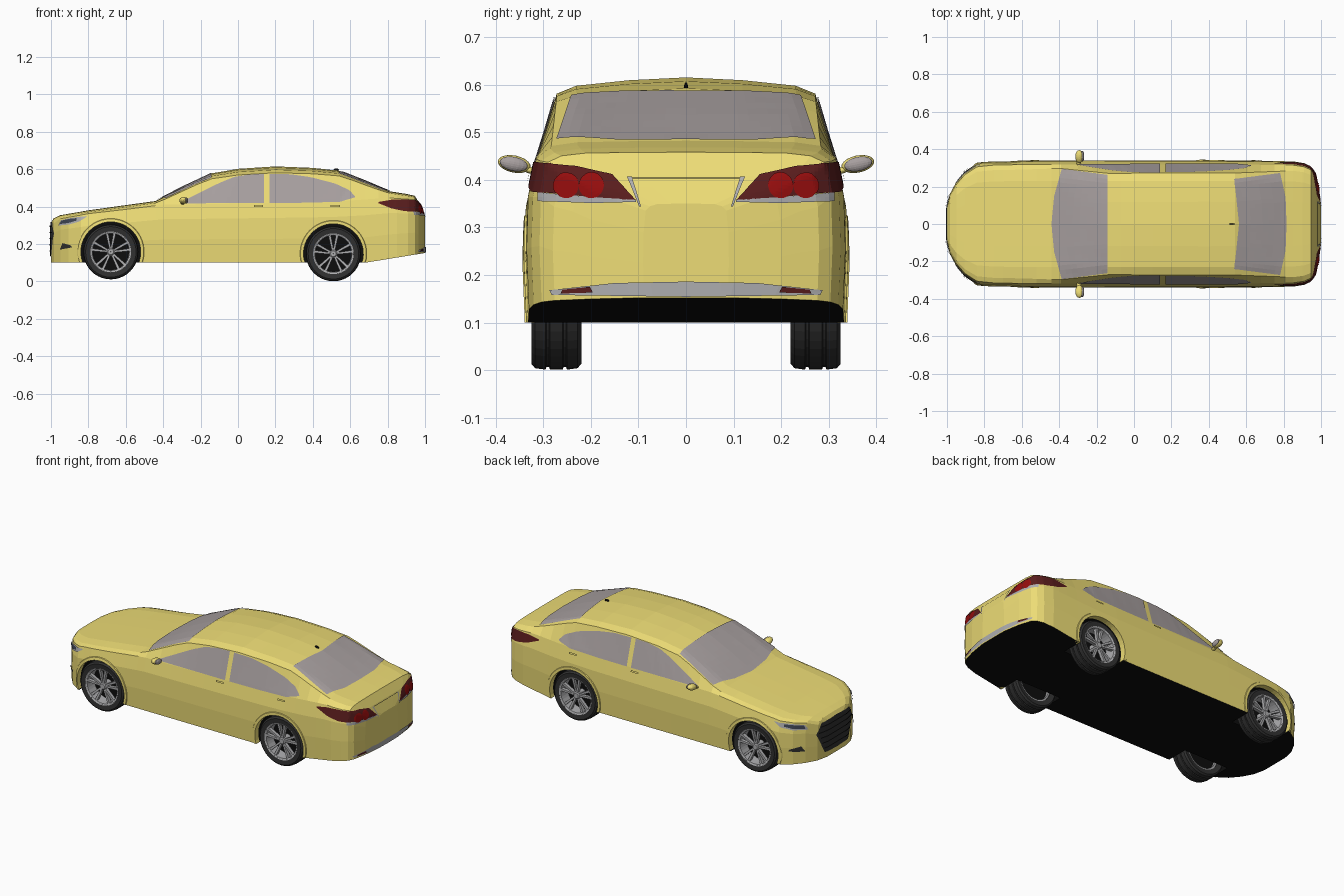
import bpy, bmesh, math
from mathutils import Vector, Matrix
from mathutils.bvhtree import BVHTree

if "Cube" in bpy.data.objects:
    bpy.data.objects.remove(bpy.data.objects["Cube"])


def material(name, r, g, b):
    m = bpy.data.materials.new(name)
    m.diffuse_color = (r, g, b, 1)
    m.use_nodes = True
    m.node_tree.nodes["Principled BSDF"].inputs["Base Color"].default_value = m.diffuse_color
    return m


YELLOW = material("yellow_paint", .85, .72, .18)
BLACK = material("black", .004, .004, .004)
RUBBER = material("rubber", .03, .03, .03)
GLASS = material("glass", .39, .35, .35)
SILVER = material("silver", .42, .42, .43)
DARKRED = material("dark_red", .10, .012, .012)
RED = material("red", .30, .004, .004)
LENS = material("lens", .05, .06, .09)
WHEELS = [(-.68, .158), (.51, .148)]


def make(name, verts, faces, mat, recalc=True):
    me = bpy.data.meshes.new(name)
    me.from_pydata(verts, [], faces)
    if recalc:
        bm = bmesh.new()
        bm.from_mesh(me)
        bmesh.ops.recalc_face_normals(bm, faces=bm.faces)
        bm.to_mesh(me)
        bm.free()
    me.materials.append(mat)
    ob = bpy.data.objects.new(name, me)
    bpy.context.collection.objects.link(ob)
    return ob


def lerp(t, x):
    if x <= t[0][0]:
        return t[0][1]
    for (a, p), (b, q) in zip(t, t[1:]):
        if x <= b:
            return p + (q - p) * (x - a) / (b - a)
    return t[-1][1]


# Length-wise curves of the body: half width, underside, centre line, belt line
WIDTH = [(-1, .09), (-.985, .16), (-.95, .225), (-.905, .28), (-.84, .325), (-.75, .335), (-.6, .338),
         (.4, .34), (.85, .335), (.91, .325), (.945, .308), (.965, .28), (.985, .2), (1, .09)]
BOTTOM = [(.68, .1), (1, .152)]
TOP = [(-1, .315), (-.985, .338), (-.95, .354), (-.8, .38), (-.6, .408), (-.44, .43), (-.3, .503),
       (-.14, .578), (0, .602), (.2, .615), (.4, .607), (.54, .592), (.68, .537), (.81, .482),
       (.9, .468), (.945, .458), (.975, .41), (1, .35)]
BELT = [(-1, .30), (-.95, .335), (-.8, .362), (-.6, .385), (-.4, .41), (0, .416), (.5, .425),
        (.8, .447), (.945, .437), (.975, .395), (1, .335)]
RAIL_Y = [(-.6, .86), (-.4, .88), (-.14, .80), (.5, .80), (.85, .85)]
RAIL_F = [(-.6, .5), (-.42, .6), (-.25, .82), (.6, .83), (.8, .7), (1, .6)]


def section(x):
    w, b, t, s = (lerp(c, x) for c in (WIDTH, BOTTOM, TOP, BELT))
    half = [(.985 * w, b), (w, b + .4 * (s - b)), (.99 * w, b + .75 * (s - b)), (.94 * w, s),
            (lerp(RAIL_Y, x) * w, s + lerp(RAIL_F, x) * (t - s)),
            (.68 * w, s + .91 * (t - s)), (.35 * w, s + .97 * (t - s))]
    ring = [(0, b)] + half + [(0, t)] + [(-y, z) for y, z in reversed(half)]
    return [(x, y, z) for y, z in ring]


# Painted body shell
stations = sorted({x for c in (WIDTH, TOP) for x, _ in c} | {-.7, -.52, -.39, -.22, -.07, .1, .3, .61, .75})
verts = [p for x in stations for p in section(x)]
n, m = 16, len(stations)
faces = [(i * n + j, i * n + (j + 1) % n, (i + 1) * n + (j + 1) % n, (i + 1) * n + j)
         for i in range(m - 1) for j in range(n)]
faces += [tuple(range(n)), tuple(range((m - 1) * n, m * n))]
body = make("body", verts, faces, YELLOW)
bm = bmesh.new()
bm.from_mesh(body.data)
tree = BVHTree.FromBMesh(bm)
bm.free()

# Wheel wells cut out of the shell
bm = bmesh.new()
for wx, wz in WHEELS:
    for s in (-1, 1):
        bmesh.ops.create_cone(bm, cap_ends=True, segments=40, radius1=.162, radius2=.162, depth=.24,
                              matrix=Matrix.Translation((wx, s * .32, wz)) @ Matrix.Rotation(math.pi / 2, 4, 'X'))
me = bpy.data.meshes.new("well_cutter")
bm.to_mesh(me)
bm.free()
cutter = bpy.data.objects.new("well_cutter", me)
cutter.hide_render = True
bpy.context.collection.objects.link(cutter)
mod = body.modifiers.new("wells", 'BOOLEAN')
mod.object, mod.operation, mod.solver = cutter, 'DIFFERENCE', 'EXACT'
bpy.context.view_layer.objects.active = body
bpy.ops.object.modifier_apply(modifier="wells")
bpy.data.objects.remove(cutter)

# Black underside and wells
body.data.materials.clear()
body.data.materials.append(YELLOW)
body.data.materials.append(BLACK)
for p in body.data.polygons:
    pts = [body.data.vertices[i].co for i in p.vertices]
    well = any(all(math.hypot(c.x - wx, c.z - wz) < .166 for c in pts) for wx, wz in WHEELS)
    p.material_index = 1 if well or (p.normal.z < -.7 and p.center.z < .17) else 0


def along(pts, u):
    f = u * (len(pts) - 1)
    i = min(int(f), len(pts) - 2)
    return [a + (b - a) * (f - i) for a, b in zip(pts[i], pts[i + 1])]


def panel(name, low, high, view, mat, sides=(1, -1), nu=24, nv=8, lift=.004):
    """Sheet between two outline curves, projected onto the body along one view."""
    place = {'side': lambda a, b: (Vector((a, 1, b)), Vector((0, -1, 0))),
             'top': lambda a, b: (Vector((a, b, 2)), Vector((0, 0, -1))),
             'front': lambda a, b: (Vector((-2, a, b)), Vector((1, 0, 0))),
             'rear': lambda a, b: (Vector((2, a, b)), Vector((-1, 0, 0)))}[view]
    verts, faces = [], []
    for s in sides:
        base = len(verts)
        for i in range(nu + 1):
            lo, hi = along(low, i / nu), along(high, i / nu)
            for j in range(nv + 1):
                o, d = place(*[p + (q - p) * j / nv for p, q in zip(lo, hi)])
                hit, nor, _, _ = tree.ray_cast(o, d)
                if hit is None:
                    hit, nor, _, _ = tree.find_nearest(o + d * (1 if view in ('front', 'rear') else .7))
                p = hit + nor * lift
                verts.append(Vector((p.x, p.y * s, p.z)))
        for i in range(nu):
            for j in range(nv):
                a = base + i * (nv + 1) + j
                f = [a, a + 1, a + nv + 2, a + nv + 1]
                nrm = (verts[f[2]] - verts[f[0]]).cross(verts[f[3]] - verts[f[1]])
                if nrm.dot(Vector((d.x, d.y * s, d.z))) > 0:
                    f.reverse()
                faces.append(f)
    return make(name, verts, faces, mat, False)


# Glass
panel("windshield", [(-.385, -.295), (-.425, -.15), (-.44, 0), (-.425, .15), (-.385, .295)],
      [(-.14, -.262), (-.14, 0), (-.14, .262)], 'top', GLASS, (1,))
panel("rear_window", [(.535, -.24), (.56, 0), (.535, .24)],
      [(.78, -.272), (.81, -.14), (.815, 0), (.81, .14), (.78, .272)], 'top', GLASS, (1,))
panel("front_door_window", [(-.30, .416), (.14, .418)],
      [(-.30, .425), (-.2, .475), (-.1, .525), (-.02, .558), (.06, .571), (.14, .574)], 'side', GLASS)
panel("rear_door_window", [(.168, .418), (.36, .42), (.545, .425), (.625, .448)],
      [(.168, .574), (.28, .572), (.39, .556), (.52, .522), (.595, .487), (.627, .452)], 'side', GLASS)

# Lamps
panel("tail_lamp_side", [(.75, .418), (.82, .39), (.89, .375), (.952, .372)],
      [(.75, .424), (.82, .436), (.89, .437), (.948, .434)], 'side', DARKRED)
panel("tail_lamp_rear", [(.105, .356), (.2, .364), (.308, .374)],
      [(.155, .41), (.23, .427), (.300, .434)], 'rear', DARKRED)
for y in (.198, .25):
    arc = [math.pi * k / 12 for k in range(13)]
    panel("tail_lamp_round", [(y - .026 * math.cos(a), .387 - .026 * math.sin(a)) for a in arc],
          [(y - .026 * math.cos(a), .387 + .026 * math.sin(a)) for a in arc], 'rear', RED, lift=.007)
panel("tail_lamp_trim", [(.105, .353), (.2, .351), (.308, .355)],
      [(.105, .357), (.2, .364), (.308, .373)], 'rear', SILVER, nv=2)
panel("head_lamp", [(-.957, .298), (-.9, .304), (-.85, .318), (-.81, .344)],
      [(-.945, .326), (-.9, .338), (-.85, .344), (-.81, .348)], 'side', SILVER)
panel("head_lamp_lens", [(-.947, .306), (-.9, .312), (-.86, .324)],
      [(-.94, .324), (-.9, .333), (-.86, .337)], 'side', LENS, lift=.007)

# Grille, vents and bumper trim
panel("grille", [(-.165, .25), (-.11, .135), (0, .13), (.11, .135), (.165, .25)],
      [(-.165, .26), (-.13, .315), (0, .32), (.13, .315), (.165, .26)], 'front', RUBBER, (1,))
for k in range(5):
    z = .16 + .033 * k
    w = .115 + .04 * min(k, 3) / 3 - (.015 if k == 4 else 0)
    panel("grille_slat", [(-w, z), (w, z)], [(-w, z + .006), (w, z + .006)], 'front', BLACK, (1,), nv=1, lift=.008)
panel("front_vent", [(-.95, .17), (-.885, .182)], [(-.935, .205), (-.89, .192)], 'side', RUBBER)
panel("rear_bumper_trim", [(-.28, .158), (0, .154), (.28, .158)],
      [(-.285, .168), (-.15, .183), (0, .186), (.15, .183), (.285, .168)], 'rear', SILVER, (1,))
panel("rear_reflector", [(.195, .163), (.262, .161)], [(.2, .175), (.258, .169)], 'rear', DARKRED, lift=.007)
panel("trunk_trim", [(.094, .343), (.098, .343)], [(.114, .405), (.124, .405)], 'rear', SILVER, nu=2)
panel("trunk_seam", [(-.115, .402), (.115, .402)], [(-.115, .404), (.115, .404)], 'rear', BLACK, (1,), nv=1, lift=.002)

# Door handles
for x in (.11, .52):
    panel("door_handle", [(x - .025, .396), (x + .025, .397)], [(x - .025, .406), (x + .025, .407)],
          'side', YELLOW, nu=4, nv=2, lift=.009)


def lathe(name, profile, wx, wz, s, mat, n=40):
    k = len(profile)
    verts = [(wx + r * math.cos(a), s * y, wz + r * math.sin(a))
             for a in (2 * math.pi * i / n for i in range(n)) for r, y in profile]
    faces = [(i * k + j, i * k + (j + 1) % k, (i + 1) % n * k + (j + 1) % k, (i + 1) % n * k + j)
             for i in range(n) for j in range(k)]
    return make(name, verts, faces, mat)


TIRE = [(.106, .226), (.135, .22), (.144, .228), (.147, .25), (.141, .252), (.141, .257), (.147, .259),
        (.147, .286), (.141, .288), (.141, .293), (.147, .295), (.144, .317), (.135, .325), (.106, .322)]

# Wheels and arch lips
for wx, wz in WHEELS:
    for s in (-1, 1):
        lathe("tire", TIRE, wx, wz, s, RUBBER)
        lathe("rim", [(.109, .323), (.099, .319), (.096, .23), (.109, .23)], wx, wz, s, SILVER)
        lathe("wheel_back", [(.098, .25), (.098, .256), (.001, .256), (.001, .25)], wx, wz, s, BLACK)
        lathe("hub", [(.022, .255), (.022, .31), (.015, .316), (.001, .316), (.001, .255)], wx, wz, s, SILVER, 20)
        verts, faces = [], []
        for i in range(10):
            a = 2 * math.pi * (i // 2) / 5 + (.2 if i % 2 else -.2) + math.pi / 2
            c, d, b = math.cos(a), math.sin(a), len(verts)
            for r, w, y0 in ((.012, .005, .311), (.101, .007, .317)):
                for y in (y0 - .02, y0):
                    verts += [(wx + r * c - q * d, s * y, wz + r * d + q * c) for q in (-w, w)]
            faces += [[b + v for v in f] for f in ((0, 1, 3, 2), (4, 5, 7, 6), (0, 1, 5, 4),
                                                   (2, 3, 7, 6), (0, 2, 6, 4), (1, 3, 7, 5))]
        make("spokes", verts, faces, SILVER)
        verts = []
        for i in range(29):
            a = math.radians(-19 + 218 * i / 28)
            for r, out in ((.160, -.03), (.160, .004), (.176, .004), (.186, -.012)):
                x, z = wx + r * math.cos(a), max(wz + r * math.sin(a), .1)
                hit = tree.ray_cast(Vector((x, 1, max(z, .105))), Vector((0, -1, 0)))[0]
                verts.append((x, s * (hit.y + out), z))
        faces = [(i * 4 + j, i * 4 + (j + 1) % 4, i * 4 + 4 + (j + 1) % 4, i * 4 + 4 + j)
                 for i in range(28) for j in range(4)] + [(0, 1, 2, 3), (112, 113, 114, 115)]
        make("arch_lip", verts, faces, YELLOW)


def ball(name, loc, scale, tilt, mat):
    bm = bmesh.new()
    bmesh.ops.create_uvsphere(bm, u_segments=16, v_segments=10, radius=1, matrix=Matrix.Translation(loc)
                              @ Matrix.Rotation(tilt, 4, 'X') @ Matrix.Diagonal((*scale, 1)))
    me = bpy.data.meshes.new(name)
    bm.to_mesh(me)
    bm.free()
    me.materials.append(mat)
    bpy.context.collection.objects.link(bpy.data.objects.new(name, me))


# Door mirrors and roof aerial
for s in (-1, 1):
    ball("mirror_housing", (-.292, s * .361, .433), (.022, .035, .018), s * .2, YELLOW)
    ball("mirror_glass", (-.276, s * .362, .433), (.01, .03, .015), s * .2, GLASS)
    ball("mirror_stalk", (-.295, s * .328, .42), (.012, .022, .007), s * .3, YELLOW)
ball("aerial", (.525, 0, .596), (.014, .004, .009), 0, BLACK)
